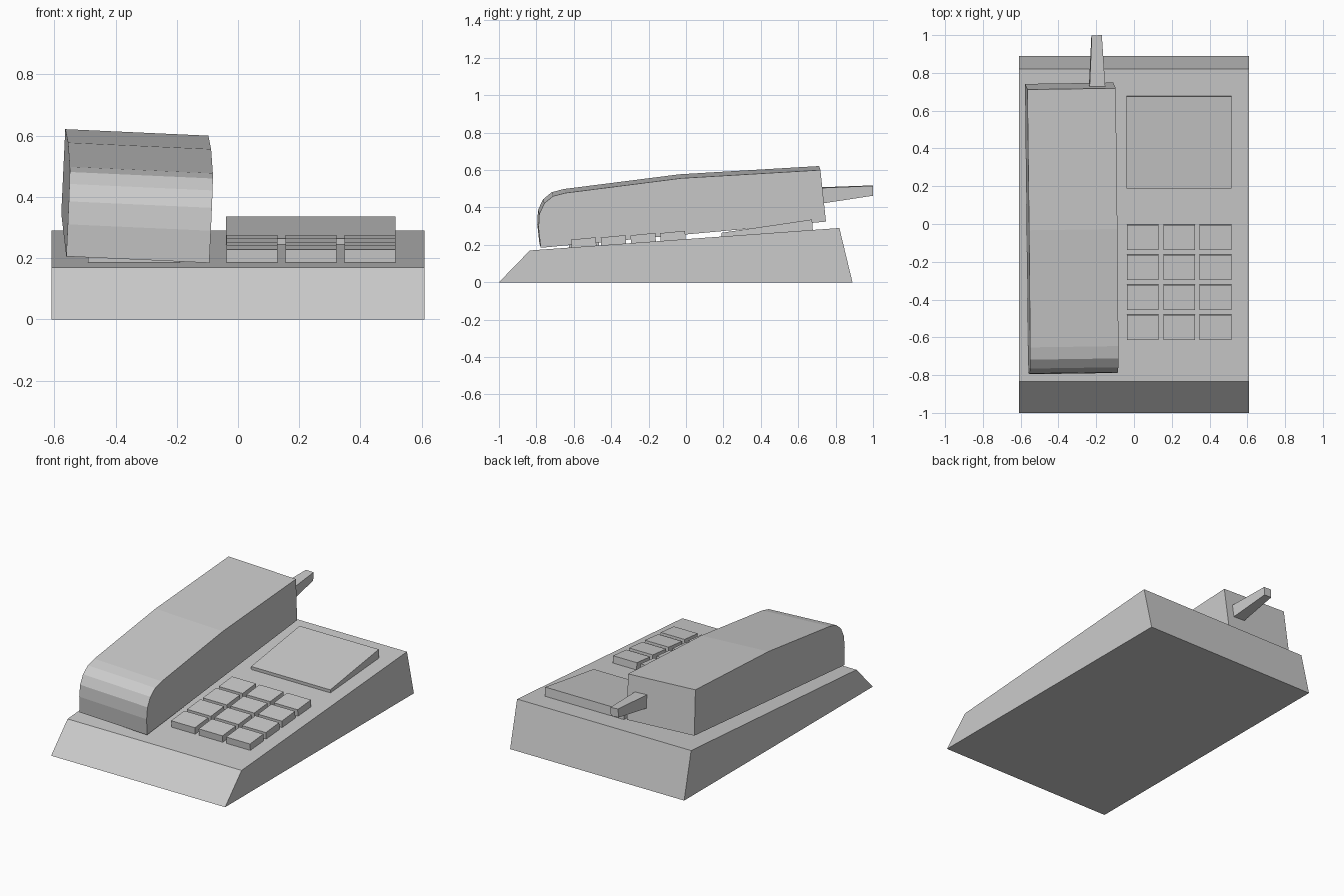
import bpy, bmesh
from math import radians
from mathutils import Matrix, Vector

if "Cube" in bpy.data.objects:
    bpy.data.objects.remove(bpy.data.objects["Cube"])

SLOPE = 0.12 / 1.65


def deck(y):
    """Height of the sloped top of the base."""
    return 0.17 + (y + 0.83) * SLOPE


def finish(name, bm, matrix=None):
    if matrix:
        bm.transform(matrix)
    bmesh.ops.recalc_face_normals(bm, faces=bm.faces)
    mesh = bpy.data.meshes.new(name)
    bm.to_mesh(mesh)
    bm.free()
    obj = bpy.data.objects.new(name, mesh)
    bpy.context.collection.objects.link(obj)
    return obj


def prism(name, profile, x0, x1, matrix=None):
    """Side profile (y, z) extruded from x0 to x1."""
    bm = bmesh.new()
    face = bm.faces.new([bm.verts.new((x0, y, z)) for y, z in profile])
    ext = bmesh.ops.extrude_face_region(bm, geom=[face])
    verts = [g for g in ext["geom"] if isinstance(g, bmesh.types.BMVert)]
    bmesh.ops.translate(bm, verts=verts, vec=(x1 - x0, 0, 0))
    return finish(name, bm, matrix)


def deck_block(name, x0, x1, y0, y1, front_h, back_h):
    """Block standing square on the sloped deck, slightly sunk into it."""
    def point(y, h):
        return (y - SLOPE * h, deck(y) + h)
    prism(name, [point(y0, -0.005), point(y1, -0.005),
                 point(y1, back_h), point(y0, front_h)], x0, x1)


# Wedge base
prism("base", [(-1, 0), (-0.835, 0.17), (0.82, 0.29), (0.89, 0)], -0.61, 0.61)

# Keypad
for row in range(4):
    for col in range(3):
        x, y = -0.038 + col * 0.193, -0.612 + row * 0.159
        deck_block(f"key_{row + 1}_{col + 1}", x, x + 0.167, y, y + 0.133, 0.042, 0.045)

# Raised display panel
deck_block("display", -0.04, 0.515, 0.19, 0.678, 0.02, 0.056)

# Cradle rests under the handset
deck_block("front_rest", -0.49, -0.19, -0.625, -0.465, 0.04, 0.04)
deck_block("rear_rest", -0.49, -0.19, 0.36, 0.52, 0.05, 0.05)

# Handset, resting slightly rolled and turned
pivot = Vector((-0.335, 0, 0.28))
tilt = (Matrix.Translation(pivot) @ Matrix.Rotation(radians(0.85), 4, 'Z')
        @ Matrix.Rotation(radians(2.6), 4, 'Y') @ Matrix.Translation(-pivot))
handset = [(-0.78, 0.195), (-0.792, 0.30), (-0.788, 0.375), (-0.762, 0.432),
           (-0.715, 0.471), (-0.65, 0.488), (-0.03, 0.567), (0.715, 0.611),
           (0.745, 0.335)]
prism("handset", handset, pivot.x - 0.234, pivot.x + 0.234, tilt)

# Tapered square antenna
bm = bmesh.new()
bmesh.ops.create_cube(bm, size=1)
for v in bm.verts:
    tip = v.co.y > 0
    size, y, z = (0.053, 0.997, 0.497) if tip else (0.086, 0.70, 0.469)
    v.co = Vector((-0.193 + v.co.x * size, y, z + v.co.z * size))
finish("antenna", bm, tilt)
